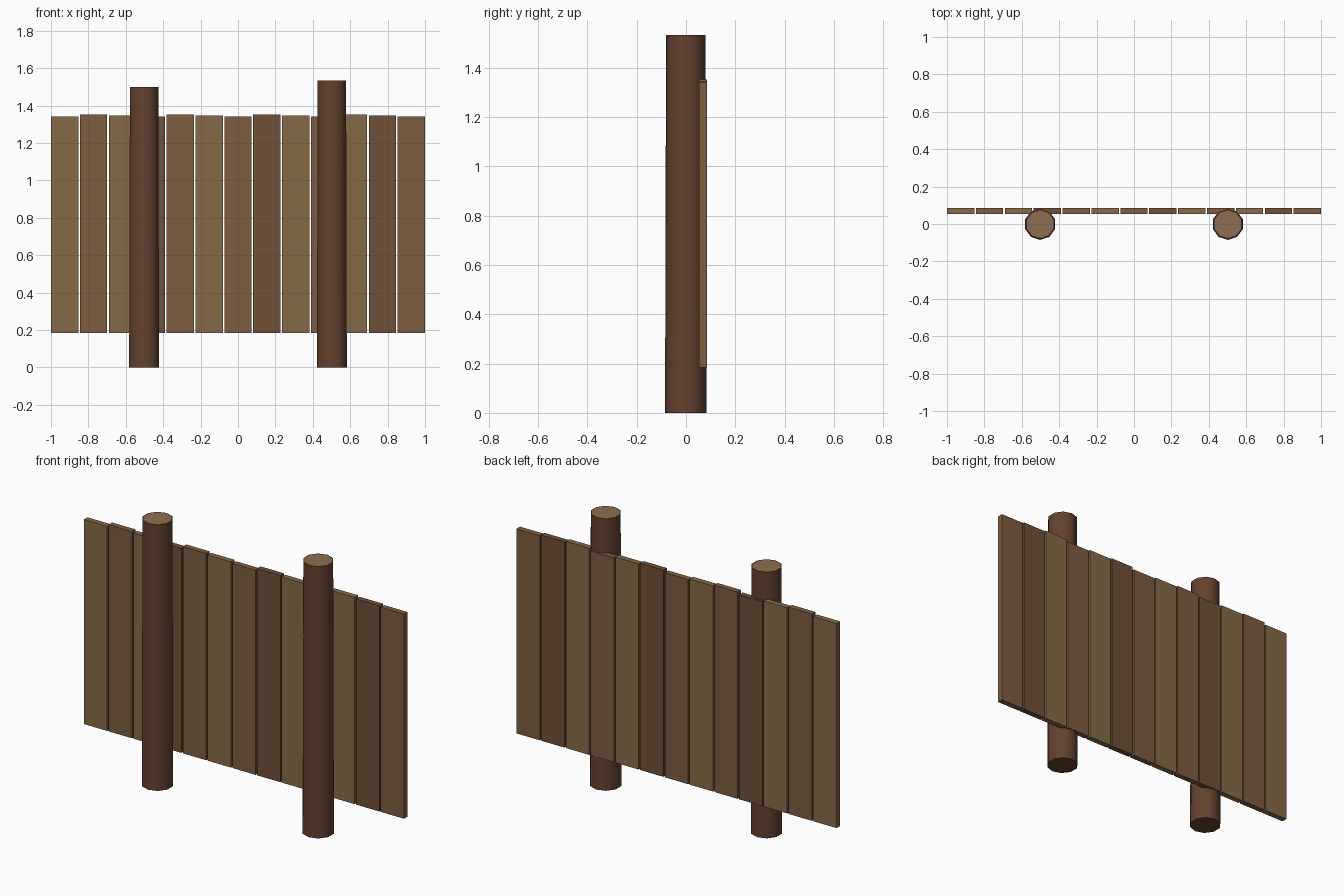
import bpy, bmesh, math

if "Cube" in bpy.data.objects:
    bpy.data.objects.remove(bpy.data.objects["Cube"])


def material(name, rgb):
    m = bpy.data.materials.new(name)
    m.diffuse_color = (*rgb, 1)
    m.use_nodes = True
    m.node_tree.nodes["Principled BSDF"].inputs["Base Color"].default_value = m.diffuse_color
    return m


LIGHT = material("light_wood", (0.24, 0.145, 0.064))
MID = material("mid_wood", (0.205, 0.11, 0.052))
DARK = material("dark_wood", (0.156, 0.082, 0.04))
BARK = material("bark", (0.125, 0.054, 0.028))
CUT = material("cut_wood", (0.26, 0.156, 0.08))


# Tapered ten-sided post with a pale cut top inside a thin bark ring
def post(name, x, height):
    bpy.ops.mesh.primitive_cone_add(vertices=10, radius1=0.084, radius2=0.080,
                                    depth=height, location=(x, -0.001, height / 2))
    ob = bpy.context.object
    ob.name = name
    ob.data.materials.append(BARK)
    ob.data.materials.append(CUT)
    bm = bmesh.new()
    bm.from_mesh(ob.data)
    top = max(bm.faces, key=lambda f: f.calc_center_median().z)
    bmesh.ops.inset_region(bm, faces=[top], thickness=0.007)
    top.material_index = 1
    bm.to_mesh(ob.data)
    bm.free()
    bpy.ops.object.shade_smooth_by_angle(angle=math.radians(40))


# Upright plank fixed into the back of the posts
def plank(name, x, width, top, mat):
    z0, y0, y1 = 0.185, 0.053, 0.085
    bpy.ops.mesh.primitive_cube_add(size=1, location=(x, (y0 + y1) / 2, (z0 + top) / 2))
    ob = bpy.context.object
    ob.name = name
    ob.scale = (width, y1 - y0, top - z0)
    bpy.ops.object.transform_apply(location=False, rotation=False, scale=True)
    ob.data.materials.append(mat)


post("left_post", -0.502, 1.50)
post("right_post", 0.502, 1.533)

# Row of thirteen planks with slightly uneven tops
COUNT, WIDTH = 13, 0.146
PITCH = (2 - WIDTH) / (COUNT - 1)
TOPS = (1.34, 1.352, 1.346)
SHADES = [LIGHT, MID, LIGHT, DARK, MID, LIGHT, MID, DARK, LIGHT, MID, LIGHT, DARK, MID]
for i in range(COUNT):
    plank(f"plank_{i + 1}", -1 + WIDTH / 2 + i * PITCH, WIDTH, TOPS[i % 3], SHADES[i])
